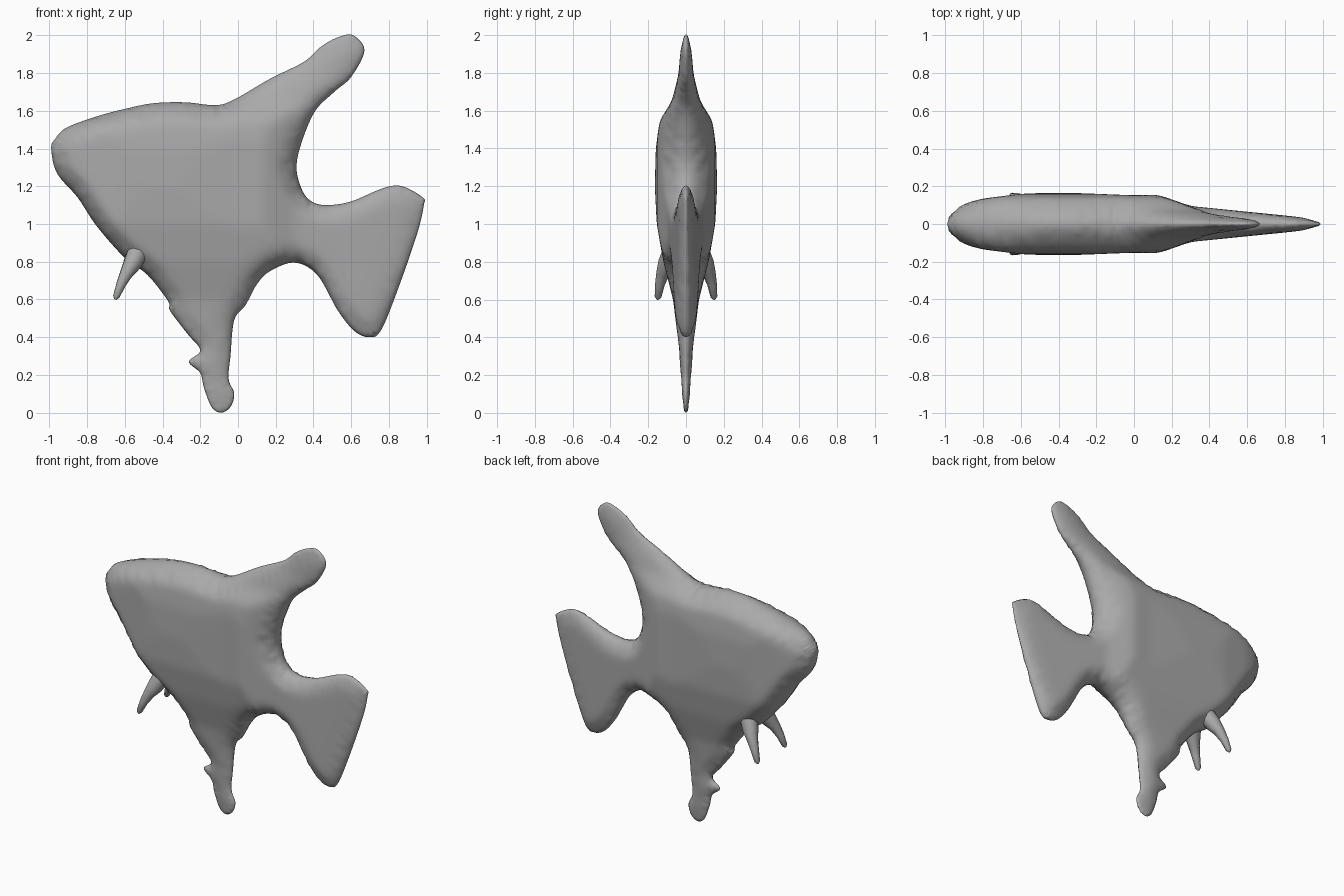
import bpy, bmesh
from mathutils import Vector, kdtree
from mathutils.geometry import delaunay_2d_cdt, interpolate_bezier

cube = bpy.data.objects.get("Cube")
if cube:
    bpy.data.objects.remove(cube)

grey = bpy.data.materials.new("plain grey")
grey.use_nodes = True
colour = (0.4, 0.4, 0.4, 1)
grey.diffuse_color = colour
grey.node_tree.nodes["Principled BSDF"].inputs["Base Color"].default_value = colour

# Side profile (x, z), part by part around the fish
back = [(-.99, 1.4), (-.97, 1.45), (-.91, 1.51), (-.75, 1.57), (-.6, 1.61),
        (-.45, 1.64), (-.28, 1.645), (-.12, 1.63), (-.02, 1.66)]
dorsal_fin = [(.17, 1.77), (.35, 1.86), (.44, 1.94), (.53, 1.99), (.61, 2), (.67, 1.92),
              (.6, 1.78), (.51, 1.7), (.41, 1.6), (.34, 1.44), (.31, 1.3)]
tail_fin = [(.34, 1.18), (.39, 1.12), (.47, 1.1), (.6, 1.12), (.77, 1.19), (.87, 1.2),
            (.98, 1.14), (.985, 1.1), (.95, .95), (.85, .66), (.76, .44), (.7, .4),
            (.62, .43), (.53, .54), (.42, .73), (.3, .795)]
anal_fin = [(.17, .75), (.1, .68), (.04, .57), (-.02, .49), (-.04, .3), (-.05, .18),
            (-.02, .1), (-.04, .03), (-.09, 0), (-.14, .03), (-.18, .13), (-.2, .21),
            (-.26, .27), (-.2, .33), (-.27, .42), (-.36, .54), (-.37, .59)]
belly = [(-.48, .73), (-.6, .82), (-.75, .99), (-.85, 1.14), (-.96, 1.27)]

# Half thickness along the length and along the height
along_length = [(-1, .085), (-.8, .135), (-.6, .16), (-.4, .168), (0, .152),
                (.13, .155), (.3, .095), (.6, .065), (.9, .035), (1, .02)]
along_height = [(0, .02), (.2, .032), (.4, .045), (.6, .068), (.8, .12), (1, .155),
                (1.2, .165), (1.4, .16), (1.55, .14), (1.65, .075), (1.8, .04), (2, .025)]


def lookup(table, value):
    """Linear interpolation in a table of pairs."""
    for (a, low), (b, high) in zip(table, table[1:]):
        if value <= b:
            return low + (high - low) * max(0, (value - a) / (b - a))
    return table[-1][1]


def smooth_loop(points, steps):
    """Closed smooth curve through the points."""
    pts = [Vector(p) for p in points]
    count = len(pts)
    loop = []
    for i in range(count):
        before, a, b, after = (pts[(i + k) % count] for k in (-1, 0, 1, 2))
        loop += interpolate_bezier(a, a + (b - before) / 6, b - (after - a) / 6, b, steps + 1)[:-1]
    return [Vector(p[:2]) for p in loop]


def inflate(name, outline, rim):
    """Fill an outline, swell it with a rounded rim and mirror it front to back."""
    tree = kdtree.KDTree(len(outline))
    for i, p in enumerate(outline):
        tree.insert(p.to_3d(), i)
    tree.balance()

    def distance(p):
        return tree.find(p.to_3d())[2]

    # Rings just inside the rim, then a regular grid for the flanks
    points = list(outline)
    for offset in (.008, .025):
        for i, p in enumerate(outline):
            along = (outline[(i + 1) % len(outline)] - outline[i - 1]).normalized()
            inner = p + Vector((along.y, -along.x)) * offset
            if distance(inner) > offset * .9:
                points.append(inner)
    step = .025
    for i in range(-40, 41):
        for j in range(81):
            p = Vector((i, j)) * step
            if distance(p) > .04:
                points.append(p)
    verts, _, faces, *_ = delaunay_2d_cdt(points, [], [list(range(len(outline)))], 1, 1e-5)

    bm = bmesh.new()
    for p in verts:
        near = min(distance(p) / rim, 1)
        swell = (1 - (1 - near) ** 2) ** .5 if near > .001 else 0
        thick = min(lookup(along_length, p.x), lookup(along_height, p.y))
        bm.verts.new((p.x, -thick * swell, p.y))
    bm.verts.ensure_lookup_table()
    for f in faces:
        bm.faces.new([bm.verts[i] for i in f])
    bmesh.ops.delete(bm, geom=[v for v in bm.verts if not v.link_faces], context='VERTS')
    mirrored = bmesh.ops.duplicate(bm, geom=bm.verts[:] + bm.edges[:] + bm.faces[:])["geom"]
    for v in mirrored:
        if isinstance(v, bmesh.types.BMVert):
            v.co.y *= -1
    bmesh.ops.remove_doubles(bm, verts=bm.verts, dist=1e-5)
    bmesh.ops.recalc_face_normals(bm, faces=bm.faces)
    for f in bm.faces:
        f.smooth = True
    mesh = bpy.data.meshes.new(name)
    bm.to_mesh(mesh)
    bm.free()
    obj = bpy.data.objects.new(name, mesh)
    bpy.context.collection.objects.link(obj)
    mesh.materials.append(grey)
    # Soften creases sideways only, so the profile stays put
    soften = obj.modifiers.new("soften", 'SMOOTH')
    soften.use_x = soften.use_z = False
    soften.iterations = 6


def pectoral_fin(name, side):
    """Tapered spike hanging below the belly on one side."""
    curve = bpy.data.curves.new(name, 'CURVE')
    curve.dimensions = '3D'
    curve.bevel_depth = 1
    curve.bevel_resolution = 3
    curve.use_fill_caps = True
    spline = curve.splines.new('POLY')
    path = [(-.52, .06, .87, .06), (-.56, .1, .79, .05), (-.59, .122, .74, .036),
            (-.62, .138, .68, .026), (-.645, .148, .615, .018), (-.65, .15, .6, .006)]
    spline.points.add(len(path) - 1)
    for point, (x, y, z, radius) in zip(spline.points, path):
        point.co = (x, y * side, z, 1)
        point.radius = radius
    spline.use_smooth = True
    curve.materials.append(grey)
    bpy.context.collection.objects.link(bpy.data.objects.new(name, curve))


inflate("fish_body", smooth_loop(back + dorsal_fin + tail_fin + anal_fin + belly, 8), .11)
for fin_name, fin_side in (("pectoral_fin_front", -1), ("pectoral_fin_back", 1)):
    pectoral_fin(fin_name, fin_side)
